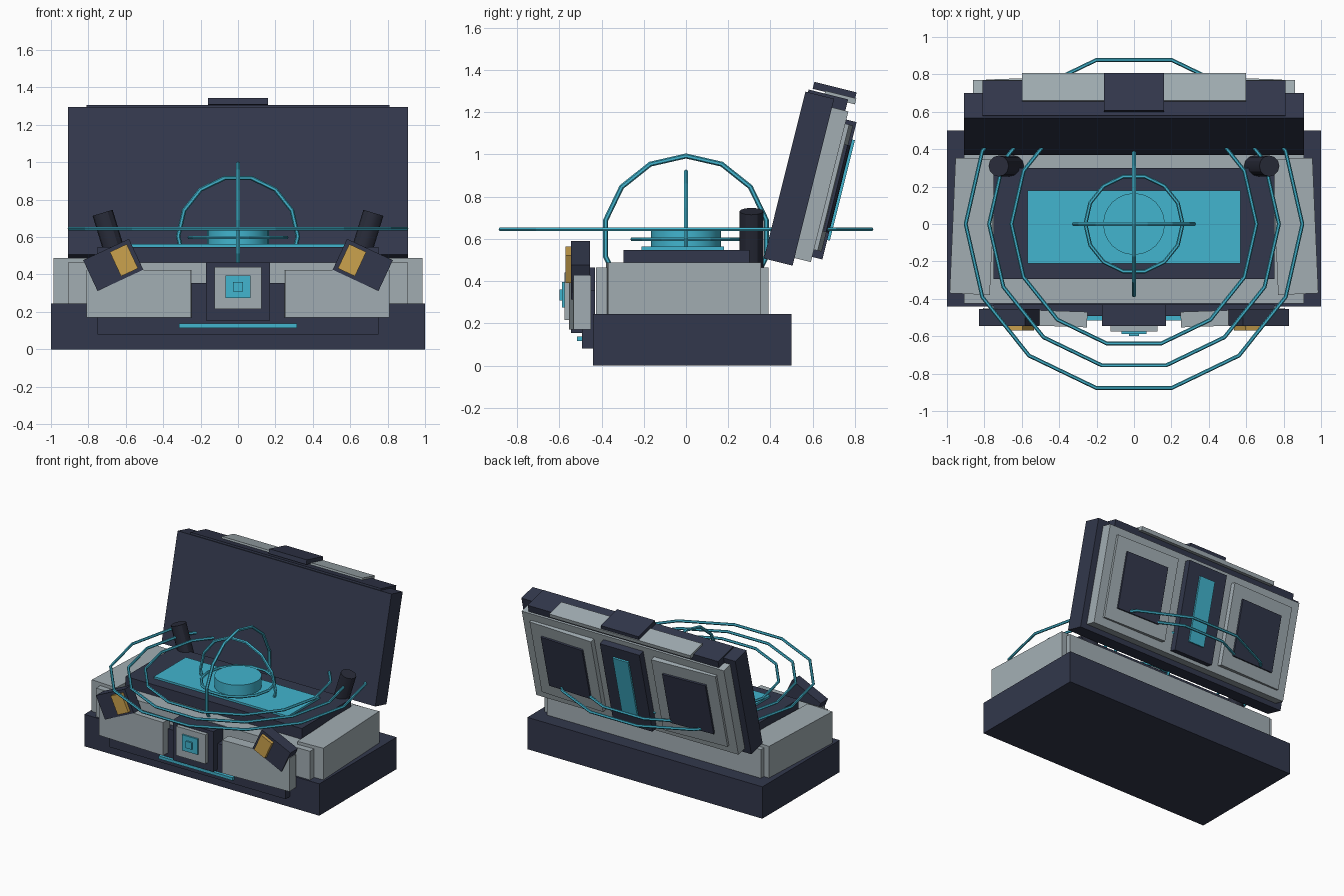
import bpy, bmesh, math
from mathutils import Matrix, Vector

if "Cube" in bpy.data.objects:
    bpy.data.objects.remove(bpy.data.objects["Cube"])


def colour(name, rgb):
    m = bpy.data.materials.new(name)
    m.diffuse_color = (*rgb, 1)
    m.use_nodes = True
    m.node_tree.nodes["Principled BSDF"].inputs["Base Color"].default_value = m.diffuse_color
    return m


NAVY = colour("navy", (0.032, 0.039, 0.072))
CHARCOAL = colour("charcoal", (0.022, 0.025, 0.042))
GREY = colour("cool_grey", (0.36, 0.42, 0.45))
CYAN = colour("cyan", (0.054, 0.46, 0.62))
GOLD = colour("gold", (0.60, 0.36, 0.075))

LID = Matrix.Translation((0, 0.535, 0.885)) @ Matrix.Rotation(math.radians(-14), 4, 'X')


def finish(name, bm, mat):
    bmesh.ops.recalc_face_normals(bm, faces=bm.faces)
    me = bpy.data.meshes.new(name)
    bm.to_mesh(me)
    bm.free()
    me.materials.append(mat)
    ob = bpy.data.objects.new(name, me)
    bpy.context.collection.objects.link(ob)
    return ob


def box(name, x, y, z, mat, turn=0, axis='Z', frame=Matrix(), pair=False):
    """Box from x, y, z ranges, turned about its centre; pair adds its mirror image."""
    c = Vector([(a + b) / 2 for a, b in (x, y, z)])
    size = [b - a for a, b in (x, y, z)]
    local = (Matrix.Translation(c) @ Matrix.Rotation(math.radians(turn), 4, axis)
             @ Matrix.Diagonal((*size, 1)))
    sides = (("_right", 1), ("_left", -1)) if pair else (("", 1),)
    for suffix, s in sides:
        bm = bmesh.new()
        bmesh.ops.create_cube(bm, size=1, matrix=frame @ Matrix.Diagonal((s, 1, 1, 1)) @ local)
        finish(name + suffix, bm, mat)


def ring(name, radius, tube, z, plane):
    """Fourteen-sided hoop with a six-sided tube."""
    bm = bmesh.new()
    n, m = 14, 6
    loops = []
    for i in range(n):
        a = 2 * math.pi * i / n
        row = []
        for j in range(m):
            b = 2 * math.pi * j / m
            r, h = radius + tube * math.cos(b), tube * math.sin(b)
            u, v = r * math.cos(a), r * math.sin(a)
            p = {'XY': (u, v, h), 'XZ': (u, h, v), 'YZ': (h, v, u)}[plane]
            row.append(bm.verts.new((p[0], p[1], p[2] + z)))
        loops.append(row)
    for i in range(n):
        for j in range(m):
            k, l = (i + 1) % n, (j + 1) % m
            bm.faces.new((loops[i][j], loops[k][j], loops[k][l], loops[i][l]))
    finish(name, bm, CYAN)


def cylinder(name, radius, depth, matrix, mat, sides):
    bm = bmesh.new()
    bmesh.ops.create_cone(bm, cap_ends=True, segments=sides, radius1=radius,
                          radius2=radius, depth=depth, matrix=matrix)
    ob = finish(name, bm, mat)
    bpy.ops.object.select_all(action='DESELECT')
    ob.select_set(True)
    bpy.context.view_layer.objects.active = ob
    bpy.ops.object.shade_smooth_by_angle()


# Case body
box("base", (-1, 1), (-.44, .5), (0, .245), NAVY)
box("body", (-.91, .91), (-.425, .39), (.24, .465), GREY)
box("side_armour", (.755, .97), (-.375, .35), (.24, .488), GREY, turn=2.5, pair=True)
box("tray", (-.75, .75), (-.295, .3), (.46, .548), NAVY)
box("glow_panel", (-.57, .57), (-.21, .18), (.54, .563), CYAN)
cylinder("core", .165, .09, Matrix.Translation((0, 0, .6)), CYAN, 24)

# Front fittings
box("front_plate", (-.75, .75), (-.492, -.43), (.08, .355), NAVY)
box("light_strip", (-.315, .315), (-.515, -.485), (.115, .137), CYAN)
box("front_armour", (.25, .81), (-.543, -.46), (.17, .425), GREY, turn=2, pair=True)
box("lock_housing", (-.172, .172), (-.545, -.43), (.155, .465), NAVY)
box("lock_plate", (-.125, .125), (-.575, -.54), (.215, .44), GREY)
box("lock_light", (-.066, .066), (-.588, -.57), (.275, .395), CYAN)
box("lock_button", (-.026, .026), (-.6, -.58), (.308, .36), CYAN)
box("clasp", (.532, .802), (-.545, -.455), (.36, .542), NAVY, turn=25, axis='Y', pair=True)
box("clasp_plate", (.56, .66), (-.57, -.54), (.405, .548), GOLD, turn=25, axis='Y', pair=True)

# Leaning posts
for side, s in (("right", 1), ("left", -1)):
    cylinder("post_" + side, .056, .28, Matrix.Translation((s * .683, .31, .596))
             @ Matrix.Rotation(math.radians(17 * s), 4, 'Y'), CHARCOAL, 12)

# Tilted lid, laid out upright about its own centre
box("lid", (-.91, .91), (-.07, .07), (-.407, .407), NAVY, frame=LID)
box("lid_frame", (-.86, .86), (.06, .15), (-.37, .365), GREY, frame=LID)
box("lid_panel", (.255, .79), (.13, .178), (-.31, .305), GREY, turn=-2, frame=LID, pair=True)
box("lid_screen", (.34, .7), (.16, .192), (-.215, .21), NAVY, turn=-2, frame=LID, pair=True)
box("lid_spine", (-.168, .168), (.14, .2), (-.345, .325), NAVY, frame=LID)
box("lid_spine_light", (-.066, .066), (.19, .213), (-.25, .24), CYAN, frame=LID)
box("lid_cap", (-.81, .81), (-.058, .135), (.36, .42), NAVY, frame=LID)
box("lid_top_strip", (-.6, .6), (.02, .172), (.405, .434), GREY, frame=LID)
box("lid_latch", (-.16, .16), (-.04, .166), (.428, .462), NAVY, frame=LID)

# Hoops of light
for i, r in enumerate((.9, .775, .655)):
    ring("orbit_hoop_%d" % (i + 1), r, .0105, .645, 'XY')
ring("core_hoop", .26, .0105, .598, 'XY')
ring("cross_hoop", .32, .012, .604, 'XZ')
ring("upright_hoop", .39, .012, .602, 'YZ')
